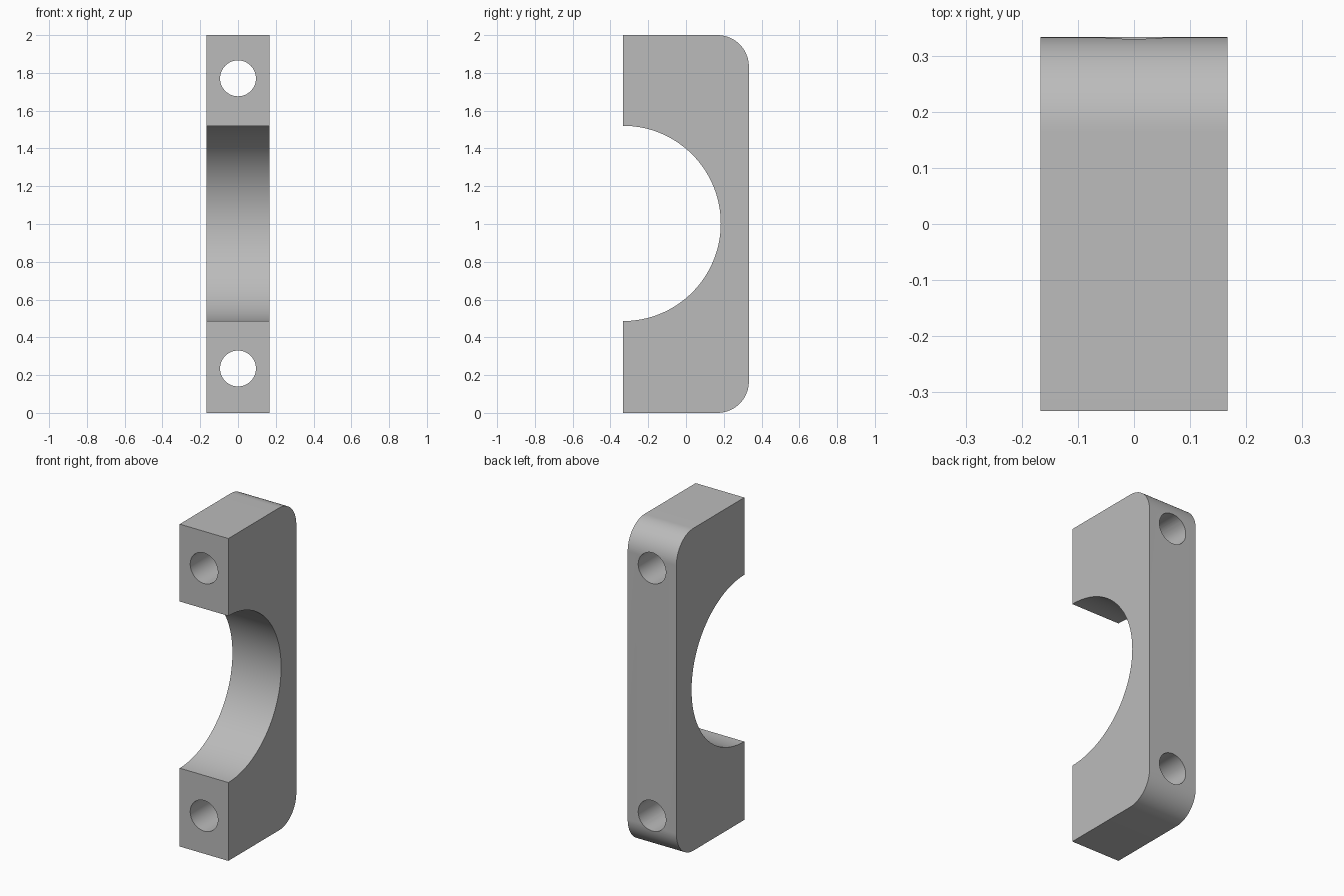
import bpy
import bmesh
from math import sin, cos, pi, radians

cube = bpy.data.objects.get("Cube")
if cube:
    bpy.data.objects.remove(cube, do_unlink=True)

HALF_W, HALF_D, HEIGHT = 0.167, 0.333, 2.0
FILLET = 0.167
MID_Z, BORE_R = 1.003, 0.517
HOLE_R, HOLE_OFFSET = 0.095, 0.768

grey = bpy.data.materials.new("plain grey")
grey.use_nodes = True
colour = (0.5, 0.5, 0.5, 1)
grey.diffuse_color = colour
grey.node_tree.nodes["Principled BSDF"].inputs["Base Color"].default_value = colour


def arc(cy, cz, r, start, end, steps):
    """Points along an arc in the side plane, angles in degrees."""
    angles = [radians(start + (end - start) * i / steps) for i in range(steps + 1)]
    return [(cy + r * cos(a), cz + r * sin(a)) for a in angles]


# Side profile: flat front feet, round bore, filleted back corners
profile = [(-HALF_D, 0)]
profile += arc(HALF_D - FILLET, FILLET, FILLET, -90, 0, 24)
profile += arc(HALF_D - FILLET, HEIGHT - FILLET, FILLET, 0, 90, 24)
profile += [(-HALF_D, HEIGHT)]
profile += arc(-HALF_D, MID_Z, BORE_R, 90, -90, 64)

bm = bmesh.new()
face = bm.faces.new([bm.verts.new((-HALF_W, y, z)) for y, z in profile])
extruded = bmesh.ops.extrude_face_region(bm, geom=[face])["geom"]
verts = [v for v in extruded if isinstance(v, bmesh.types.BMVert)]
bmesh.ops.translate(bm, verts=verts, vec=(2 * HALF_W, 0, 0))
bmesh.ops.recalc_face_normals(bm, faces=bm.faces)
mesh = bpy.data.meshes.new("clamp_half")
bm.to_mesh(mesh)
bm.free()
clamp = bpy.data.objects.new("clamp_half", mesh)
bpy.context.collection.objects.link(clamp)
mesh.materials.append(grey)

# Bolt holes running front to back through both feet
cutters = []
for side in (-1, 1):
    bpy.ops.mesh.primitive_cylinder_add(
        vertices=64, radius=HOLE_R, depth=1,
        location=(0, 0, MID_Z + side * HOLE_OFFSET), rotation=(pi / 2, 0, 0))
    cutter = bpy.context.object
    cutter.name = "bolt_hole_cutter"
    cutter.hide_render = True
    cutter.data.materials.append(grey)
    cut = clamp.modifiers.new("bolt_hole", "BOOLEAN")
    cut.operation = "DIFFERENCE"
    cut.solver = "EXACT"
    cut.object = cutter
    cutters.append(cutter)

# Apply the cuts, drop the cutters and smooth the curved walls
bpy.ops.object.select_all(action="DESELECT")
clamp.select_set(True)
bpy.context.view_layer.objects.active = clamp
for name in [m.name for m in clamp.modifiers]:
    bpy.ops.object.modifier_apply(modifier=name)
for cutter in cutters:
    bpy.data.objects.remove(cutter, do_unlink=True)
bpy.ops.object.shade_smooth_by_angle(angle=radians(30))
